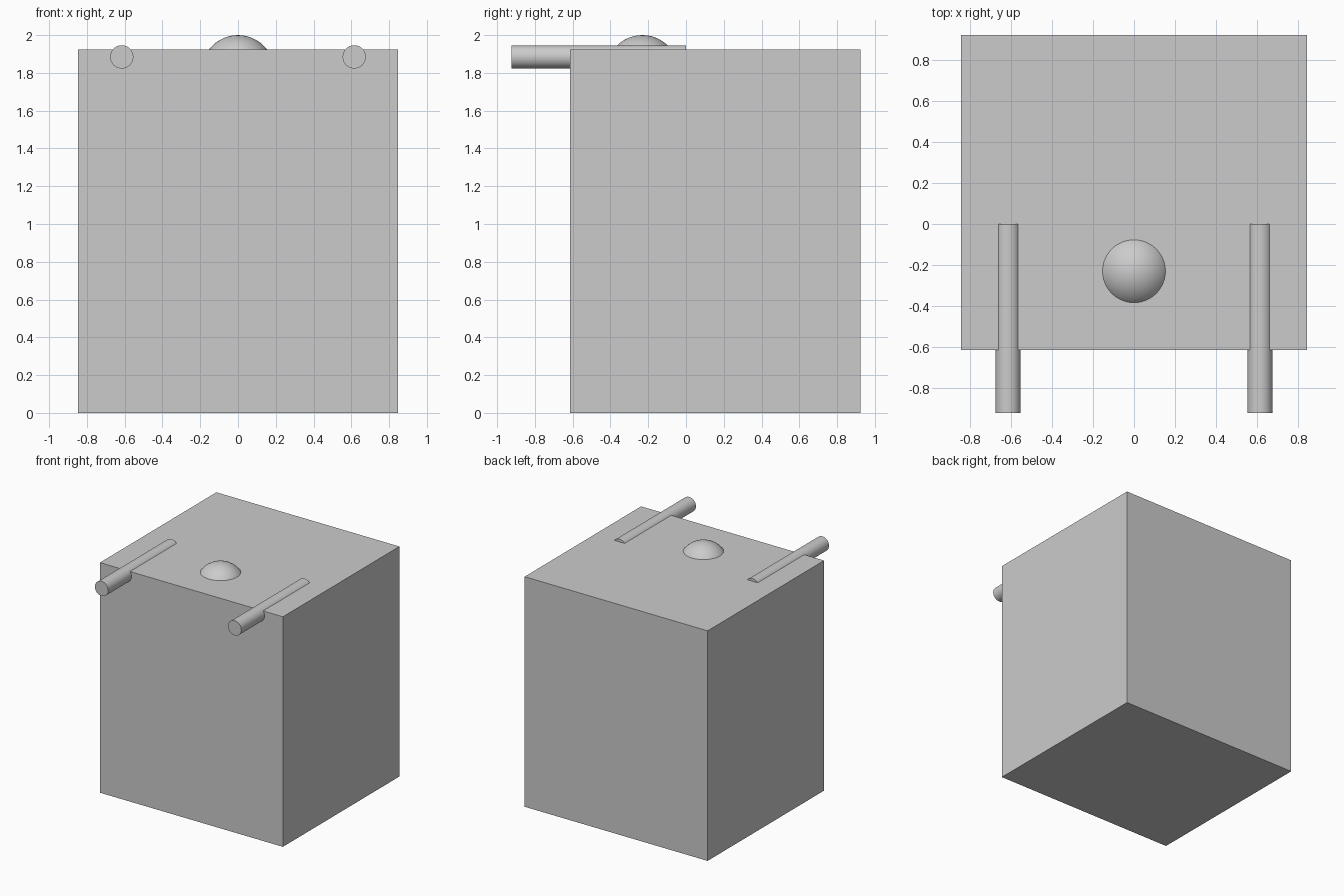
import bpy
import math

if "Cube" in bpy.data.objects:
    bpy.data.objects.remove(bpy.data.objects["Cube"])

U = 2 / 13  # base module: the model is 13 modules tall


def finish(name, smooth=False):
    obj = bpy.context.object
    obj.name = name
    if smooth:
        bpy.ops.object.shade_smooth_by_angle(angle=math.radians(35))
    return obj


# Main block, standing on the ground
bpy.ops.mesh.primitive_cube_add(size=1, location=(0, U, 6.25 * U))
block = finish("block")
block.scale = (11 * U, 10 * U, 12.5 * U)
bpy.ops.object.transform_apply(location=False, rotation=False, scale=True)

# Ball sunk into the top, leaving a shallow dome
bpy.ops.mesh.primitive_uv_sphere_add(
    segments=48, ring_count=24, radius=1.25 * U, location=(0, -1.5 * U, 11.75 * U))
finish("top_dome", smooth=True)

# Two rods half buried in the top and projecting from the front
for side, name in ((-1, "left_rod"), (1, "right_rod")):
    bpy.ops.mesh.primitive_cylinder_add(
        vertices=32, radius=0.4 * U, depth=6 * U,
        location=(side * 4 * U, -3 * U, 12.25 * U), rotation=(math.pi / 2, 0, 0))
    finish(name, smooth=True)
